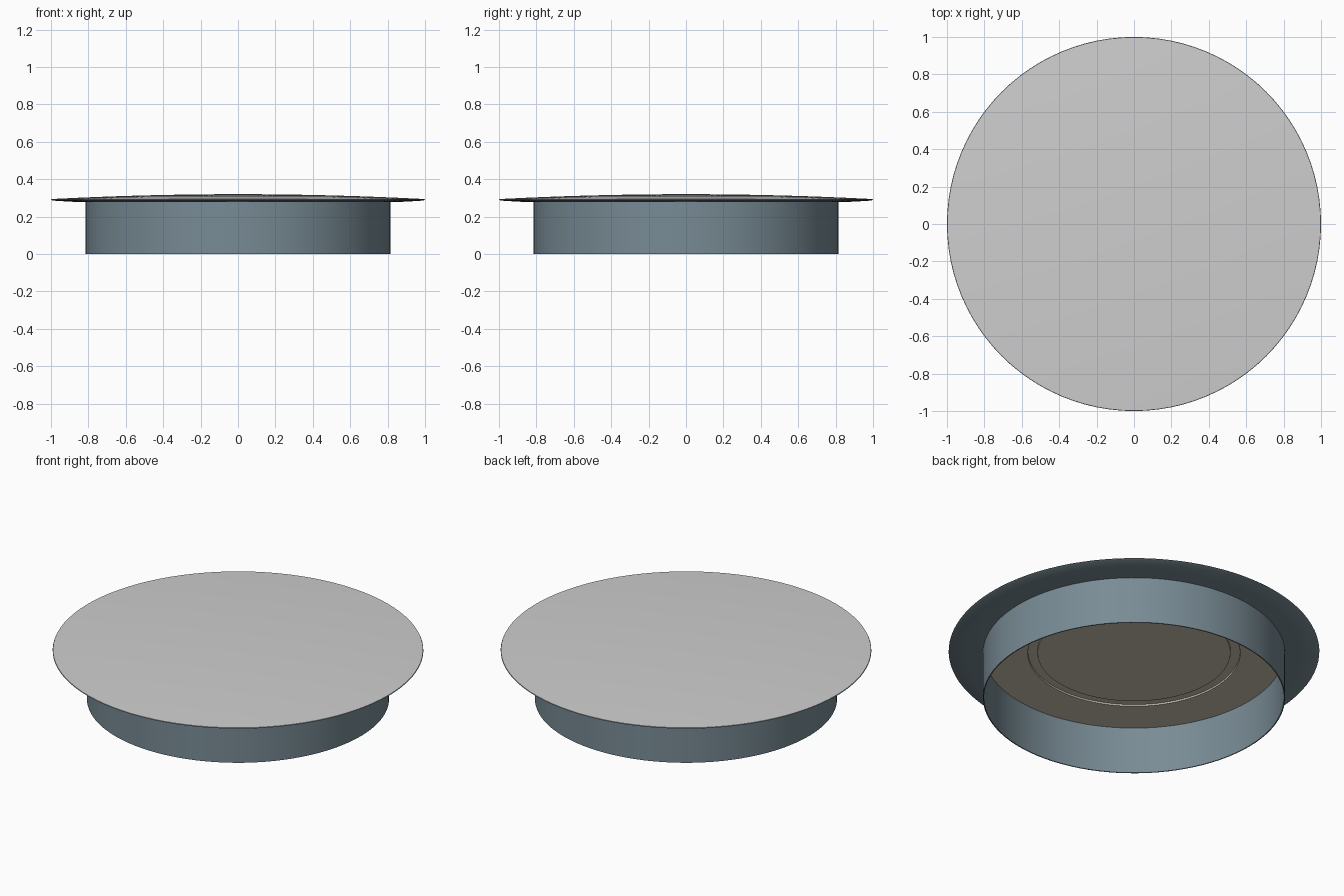
import bpy, bmesh, math

cube = bpy.data.objects.get("Cube")
if cube:
    bpy.data.objects.remove(cube, do_unlink=True)

SEGMENTS = 96


def material(name, rgb):
    mat = bpy.data.materials.new(name)
    mat.use_nodes = True
    color = (*rgb, 1)
    mat.diffuse_color = color
    mat.node_tree.nodes["Principled BSDF"].inputs["Base Color"].default_value = color
    return mat


def lathe(name, profile, mat, closed=False):
    """Spin a (radius, height) profile around the z axis."""
    bm = bmesh.new()
    verts = [bm.verts.new((r, 0, z)) for r, z in profile]
    edges = [bm.edges.new(pair) for pair in zip(verts, verts[1:])]
    if closed:
        edges.append(bm.edges.new((verts[-1], verts[0])))
    bmesh.ops.spin(bm, geom=verts + edges, cent=(0, 0, 0), axis=(0, 0, 1),
                   angle=math.tau, steps=SEGMENTS, use_merge=True)
    bmesh.ops.remove_doubles(bm, verts=bm.verts, dist=0.0005)
    bmesh.ops.recalc_face_normals(bm, faces=bm.faces)
    mesh = bpy.data.meshes.new(name)
    bm.to_mesh(mesh)
    bm.free()
    mesh.materials.append(mat)
    obj = bpy.data.objects.new(name, mesh)
    bpy.context.collection.objects.link(obj)
    bpy.ops.object.select_all(action="DESELECT")
    obj.select_set(True)
    bpy.context.view_layer.objects.active = obj
    bpy.ops.object.shade_smooth_by_angle(angle=math.radians(30))
    return obj


blue_grey = material("blue grey", (0.19, 0.26, 0.30))
pale_grey = material("pale grey", (0.62, 0.62, 0.62))
warm_beige = material("warm beige", (0.62, 0.55, 0.45))

# Thin cylindrical wall, open at the bottom
lathe("side_wall", [(0.815, 0), (0.815, 0.284), (0.809, 0.284), (0.809, 0)],
      blue_grey, closed=True)

# Overhanging rim with a gently sloped underside
lathe("rim", [(0.809, 0.277), (0.9, 0.28), (0.993, 0.286), (1.0, 0.290),
              (0.996, 0.294), (0.809, 0.294)], blue_grey, closed=True)

# Shallow domed lid
dome = [(0.998 * i / 8, 0.32 - 0.026 * (i / 8) ** 2) for i in range(9)]
lathe("domed_top", dome + [(0.99, 0.292), (0, 0.292)], pale_grey)

# Inner ceiling with a shallow circular groove
lathe("inner_ceiling", [(0.811, 0.278), (0.573, 0.278), (0.571, 0.287),
                        (0.522, 0.287), (0.52, 0.279), (0, 0.279),
                        (0, 0.291), (0.811, 0.291)], warm_beige)
